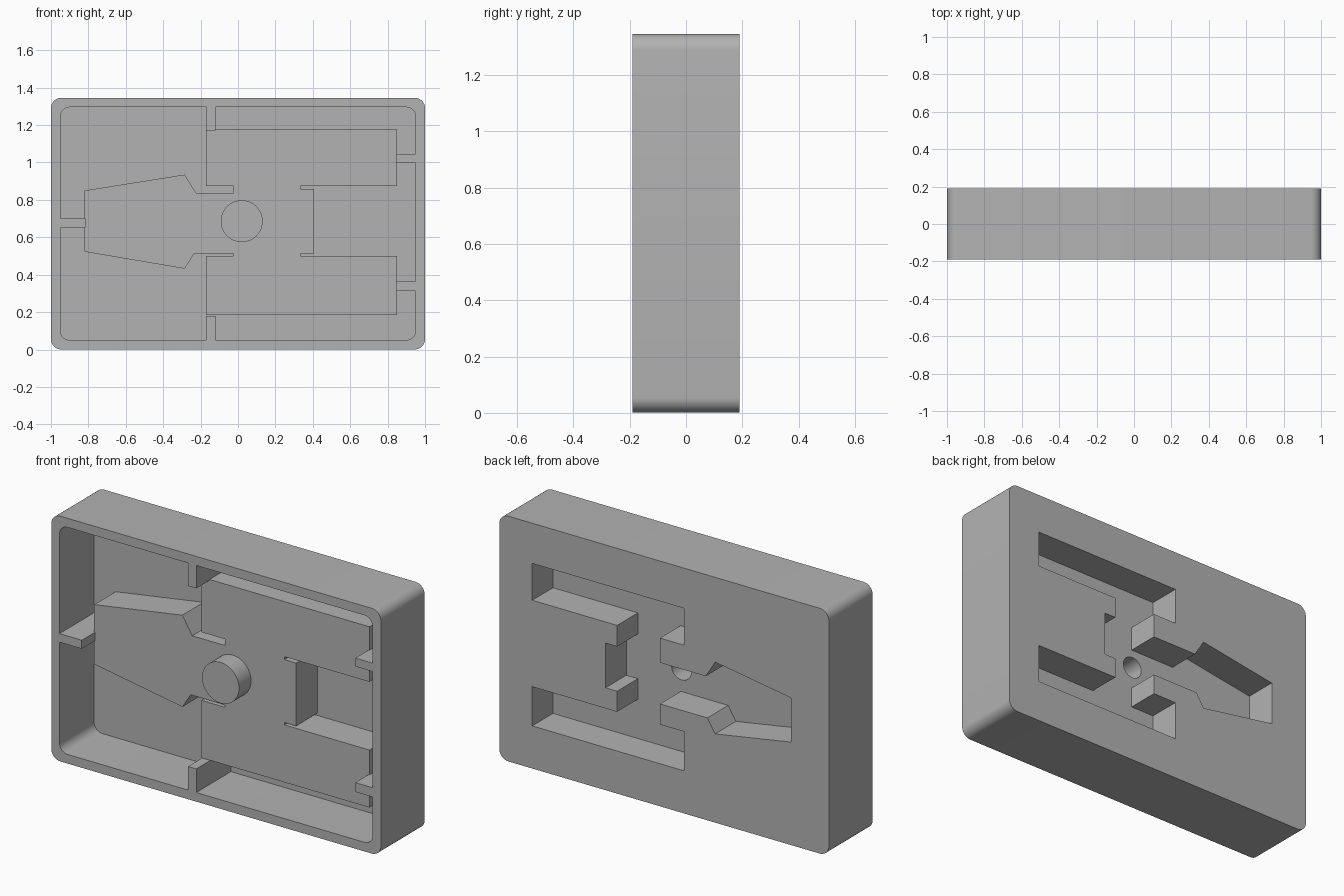
import bpy, bmesh, math
from mathutils import Vector

if "Cube" in bpy.data.objects:
    bpy.data.objects.remove(bpy.data.objects["Cube"], do_unlink=True)

FRONT, BACK = -0.19, 0.19
FLOOR = 0.11            # cavity floor
RAISED = -0.075         # front of the raised pocket housing
WALL = 0.05
MID_Z, HEIGHT = 0.673, 1.345

grey = bpy.data.materials.new("grey plastic")
grey.use_nodes = True
grey.diffuse_color = (0.45, 0.45, 0.45, 1)
grey.node_tree.nodes["Principled BSDF"].inputs["Base Color"].default_value = (0.45, 0.45, 0.45, 1)


def prism(name, outline, y0, y1):
    """Extrude an (x, z) outline from y0 to y1."""
    bm = bmesh.new()
    face = bm.faces.new([bm.verts.new((x, y0, z)) for x, z in outline])
    ext = bmesh.ops.extrude_face_region(bm, geom=[face])
    moved = [v for v in ext["geom"] if isinstance(v, bmesh.types.BMVert)]
    bmesh.ops.translate(bm, verts=moved, vec=(0, y1 - y0, 0))
    bmesh.ops.recalc_face_normals(bm, faces=bm.faces)
    mesh = bpy.data.meshes.new(name)
    bm.to_mesh(mesh)
    bm.free()
    obj = bpy.data.objects.new(name, mesh)
    bpy.context.collection.objects.link(obj)
    mesh.materials.append(grey)
    return obj


def rounded(half_x, half_z, r, steps=8):
    pts = []
    for i, (sx, sz) in enumerate([(1, 1), (-1, 1), (-1, -1), (1, -1)]):
        for k in range(steps + 1):
            a = math.pi / 2 * (i + k / steps)
            pts.append((sx * (half_x - r) + r * math.cos(a),
                        MID_Z + sz * (half_z - r) + r * math.sin(a)))
    return pts


def circle(cx, cz, r, n=48):
    return [(cx + r * math.cos(2 * math.pi * i / n),
             cz + r * math.sin(2 * math.pi * i / n)) for i in range(n)]


def box(x0, x1, z0, z1):
    return [(x0, z0), (x1, z0), (x1, z1), (x0, z1)]


def inset(outline, d):
    """Shrink a clockwise outline by d on every side."""
    pts = [Vector(p) for p in outline]
    result = []
    for i, p in enumerate(pts):
        a = (p - pts[i - 1]).normalized()
        b = (pts[(i + 1) % len(pts)] - p).normalized()
        na, nb = Vector((a.y, -a.x)), Vector((b.y, -b.x))
        result.append(tuple(p + (na + nb) * d / (1 + na.dot(nb))))
    return result


def combine(target, tool, operation):
    mod = target.modifiers.new(operation.lower(), 'BOOLEAN')
    mod.operation = operation
    mod.solver = 'EXACT'
    mod.object = tool
    bpy.context.view_layer.objects.active = target
    bpy.ops.object.modifier_apply(modifier=mod.name)
    bpy.data.objects.remove(tool, do_unlink=True)


# Open-fronted tray
tray = prism("tray", rounded(1, HEIGHT / 2, 0.055), FRONT, BACK)
combine(tray, prism("cavity", rounded(1 - WALL, HEIGHT / 2 - WALL, 0.05),
                    FRONT - 0.1, FLOOR), 'DIFFERENCE')

# Raised housing, clockwise outline: upper half, then lower half
housing = [(-0.82, 0.85), (-0.285, 0.935), (-0.225, 0.838), (-0.025, 0.838),
           (-0.025, 0.873), (-0.17, 0.873), (-0.17, 1.175), (0.85, 1.175),
           (0.85, 0.873), (0.335, 0.873), (0.335, 0.857), (0.405, 0.857),
           (0.405, 0.512), (0.335, 0.512), (0.335, 0.499), (0.85, 0.499),
           (0.85, 0.184), (-0.17, 0.184), (-0.17, 0.499), (-0.025, 0.499),
           (-0.025, 0.512), (-0.235, 0.512), (-0.285, 0.432), (-0.82, 0.523)]
combine(tray, prism("housing", housing, RAISED, 0.15), 'UNION')

# Ribs between the rim and the housing
ribs = [box(-0.17, -0.12, 1.17, 1.32), box(-0.17, -0.12, 0.025, 0.18),
        box(-0.975, -0.815, 0.653, 0.70),
        box(0.845, 0.975, 1.0, 1.046), box(0.845, 0.975, 0.312, 0.363)]
for rib in ribs:
    combine(tray, prism("rib", rib, FRONT, 0.15), 'UNION')

# Central pin
combine(tray, prism("pin", circle(0.02, 0.686, 0.112), -0.18, -0.03), 'UNION')

# Pocket in the back, and the blind hole up the pin
combine(tray, prism("pocket", inset(housing, WALL), 0.01, BACK + 0.1), 'DIFFERENCE')
combine(tray, prism("hole", circle(0.02, 0.686, 0.06), -0.13, 0.1), 'DIFFERENCE')

bpy.ops.object.select_all(action='DESELECT')
tray.select_set(True)
bpy.context.view_layer.objects.active = tray
bpy.ops.object.shade_smooth_by_angle(angle=math.radians(30))
